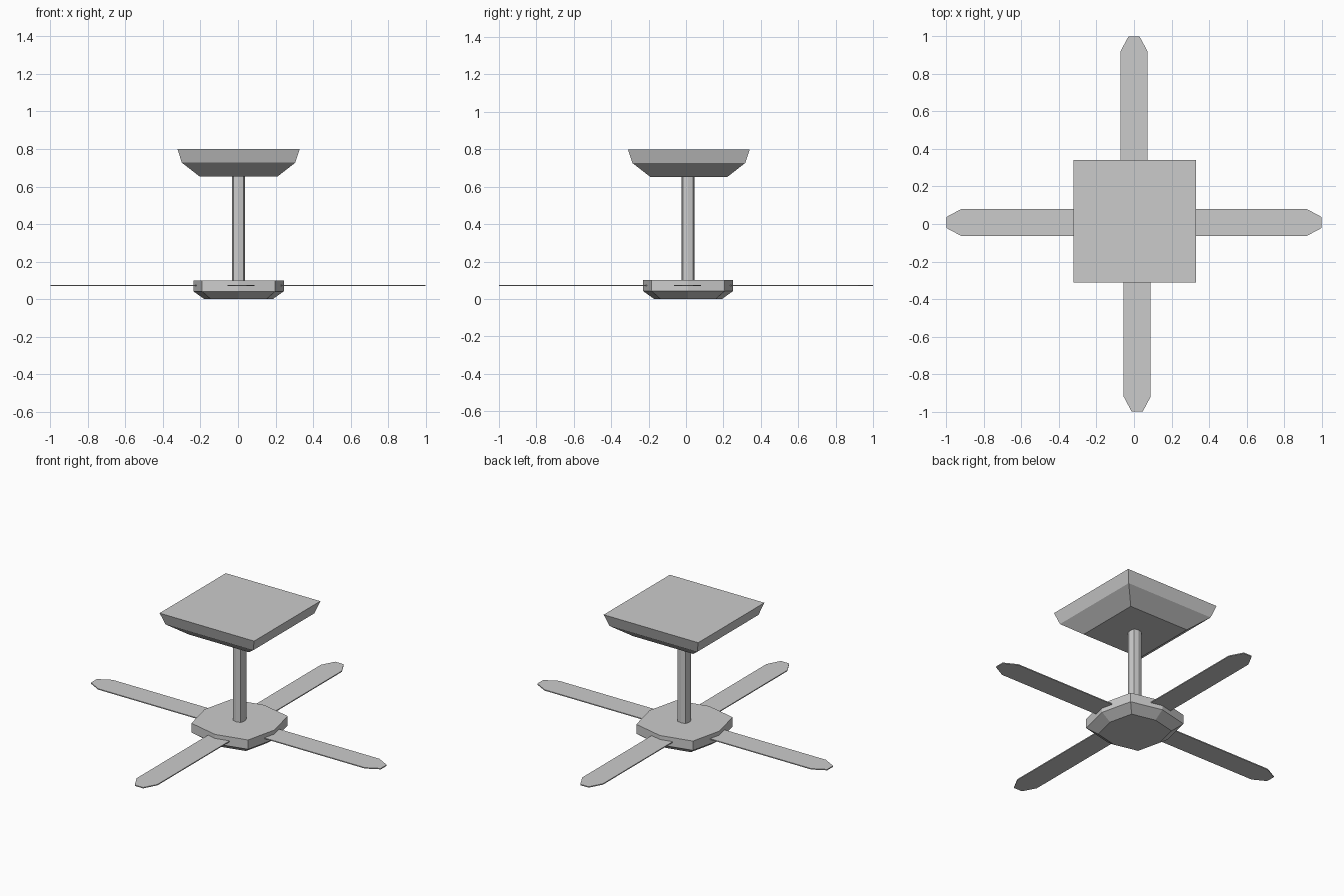
import bpy, bmesh
from math import radians
from mathutils import Matrix

if "Cube" in bpy.data.objects:
    bpy.data.objects.remove(bpy.data.objects["Cube"])


def loft(name, rings):
    """Flat-faced solid through a stack of closed rings of (x, y, z) points."""
    bm = bmesh.new()
    loops = [[bm.verts.new(p) for p in ring] for ring in rings]
    n = len(loops[0])
    for low, high in zip(loops, loops[1:]):
        for i in range(n):
            j = (i + 1) % n
            bm.faces.new((low[i], low[j], high[j], high[i]))
    bm.faces.new(loops[0][::-1])
    bm.faces.new(loops[-1])
    bmesh.ops.recalc_face_normals(bm, faces=bm.faces)
    mesh = bpy.data.meshes.new(name)
    bm.to_mesh(mesh)
    bm.free()
    obj = bpy.data.objects.new(name, mesh)
    bpy.context.collection.objects.link(obj)
    return obj


def square(r, z):
    cx, cy = 0.003, 0.015
    return [(cx + sx * r, cy + sy * r, z)
            for sx, sy in ((-1, -1), (1, -1), (1, 1), (-1, 1))]


def octagon(r, z):
    # Squarish eight-sided ring with points on the axes
    d = r * 0.81
    pts = ((r, 0), (d, d), (0, r), (-d, d), (-r, 0), (-d, -d), (0, -r), (d, -d))
    return [(0.003 + x, 0.011 + y, z) for x, y in pts]


# Square ceiling mount, stepped outward towards the top
loft("ceiling_mount", [square(0.207, 0.653), square(0.302, 0.727), square(0.326, 0.80)])

# Hanging rod
loft("down_rod", [octagon(0.034, 0.095), octagon(0.034, 0.656)])

# Motor hub with tapered underside
loft("motor_hub", [octagon(0.182, 0.0), octagon(0.241, 0.042), octagon(0.241, 0.10)])

# Four thin blades with chamfered tips: (angle, sideways offset)
outline = ((0.19, -0.072), (0.92, -0.072), (1.0, -0.029),
           (1.0, 0.029), (0.92, 0.072), (0.19, 0.072))
for name, angle, offset in (("right_blade", 0, 0.008), ("back_blade", 90, 0.0),
                            ("left_blade", 180, -0.008), ("front_blade", 270, 0.017)):
    blade = loft(name, [[(x, y + offset, z) for x, y in outline] for z in (0.069, 0.075)])
    blade.data.transform(Matrix.Rotation(radians(angle), 4, 'Z'))
